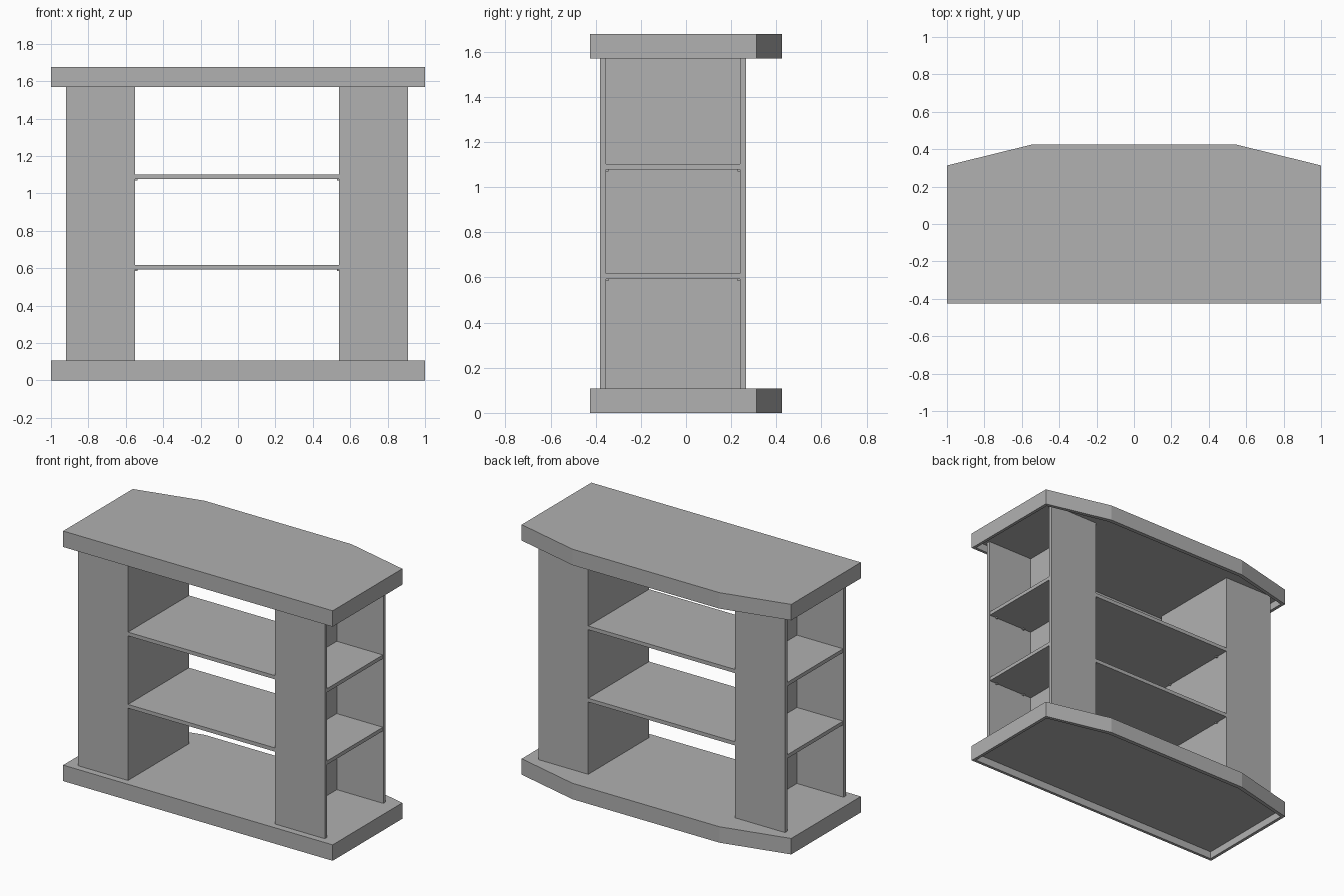
import bpy
import bmesh

cube = bpy.data.objects.get("Cube")
if cube:
    bpy.data.objects.remove(cube, do_unlink=True)

grey = bpy.data.materials.new("plain_grey")
grey.use_nodes = True
COLOUR = (0.44, 0.44, 0.44, 1)
grey.diffuse_color = COLOUR
grey.node_tree.nodes["Principled BSDF"].inputs["Base Color"].default_value = COLOUR


def finish(name, bm):
    bmesh.ops.recalc_face_normals(bm, faces=bm.faces)
    mesh = bpy.data.meshes.new(name)
    bm.to_mesh(mesh)
    bm.free()
    mesh.materials.append(grey)
    obj = bpy.data.objects.new(name, mesh)
    bpy.context.collection.objects.link(obj)
    return obj


def box(name, xs, ys, zs):
    """Box between two limits on each axis."""
    bm = bmesh.new()
    bmesh.ops.create_cube(bm, size=1)
    for v in bm.verts:
        v.co = [min(r) if c < 0 else max(r) for c, r in zip(v.co, (xs, ys, zs))]
    return finish(name, bm)


BOARD = 0.025          # panel and shelf thickness
SLAB = 0.107           # height of base and top
HOLLOW = 0.05          # recess under each slab
TOP_Z = 1.57
FRONT, BACK = -0.38, 0.265
OFFSET = -0.005        # columns sit slightly off centre
INNER, OUTER = 0.545, 0.915
OUTLINE = [(-1, -0.425), (1, -0.425), (1, 0.313), (0.545, 0.425),
           (-0.545, 0.425), (-1, 0.313)]


def slab(name, z):
    """Board with angled back corners and a recessed underside."""
    bm = bmesh.new()
    under = bm.faces.new([bm.verts.new((x, y, z)) for x, y in OUTLINE])
    walls = bmesh.ops.extrude_face_region(bm, geom=[under], use_keep_orig=True)
    for v in walls["geom"]:
        if isinstance(v, bmesh.types.BMVert):
            v.co.z += SLAB
    bmesh.ops.recalc_face_normals(bm, faces=bm.faces)
    bmesh.ops.inset_region(bm, faces=[under], thickness=0.028)
    recess = bmesh.ops.extrude_face_region(bm, geom=[under])
    for v in recess["geom"]:
        if isinstance(v, bmesh.types.BMVert):
            v.co.z += HOLLOW
    if under.is_valid:
        bmesh.ops.delete(bm, geom=[under], context="FACES_ONLY")
    return finish(name, bm)


slab("base", 0)
slab("top", TOP_Z)

# Side columns: front, back and inner panels, open on the outside
column_z = (SLAB, TOP_Z + HOLLOW)
for side, s in (("left", 1), ("right", -1)):
    wide = (OFFSET + s * INNER, OFFSET + s * OUTER)
    wall = (OFFSET + s * INNER, OFFSET + s * (INNER + BOARD))
    box(side + "_front_panel", wide, (FRONT, FRONT + BOARD), column_z)
    box(side + "_back_panel", wide, (BACK - BOARD, BACK), column_z)
    box(side + "_inner_panel", wall, (FRONT + BOARD, BACK - BOARD), column_z)

# Shelves with small support pegs beneath their corners
PEG = 0.012
for level, z in (("lower", 0.592), ("upper", 1.077)):
    heights = (z, z + BOARD)
    peg_z = (z - 0.008, z)
    box(level + "_middle_shelf", (OFFSET - INNER, OFFSET + INNER), (FRONT, BACK), heights)
    for side, s in (("left", 1), ("right", -1)):
        near, far = INNER + BOARD, OUTER - 0.003
        box(f"{level}_{side}_shelf", (OFFSET + s * near, OFFSET + s * far),
            (FRONT + BOARD, BACK - BOARD), heights)
        for end, y, d in (("front", FRONT + BOARD, 1), ("back", BACK - BOARD, -1)):
            for place, x in (("inner", near + 0.06), ("outer", far - 0.06)):
                box(f"{level}_{side}_{end}_{place}_peg",
                    (OFFSET + s * x, OFFSET + s * (x + PEG)), (y, y + d * PEG), peg_z)
            box(f"{level}_{side}_{end}_middle_peg",
                (OFFSET + s * INNER, OFFSET + s * (INNER - PEG)),
                (y + d * 0.06, y + d * (0.06 + PEG)), peg_z)
